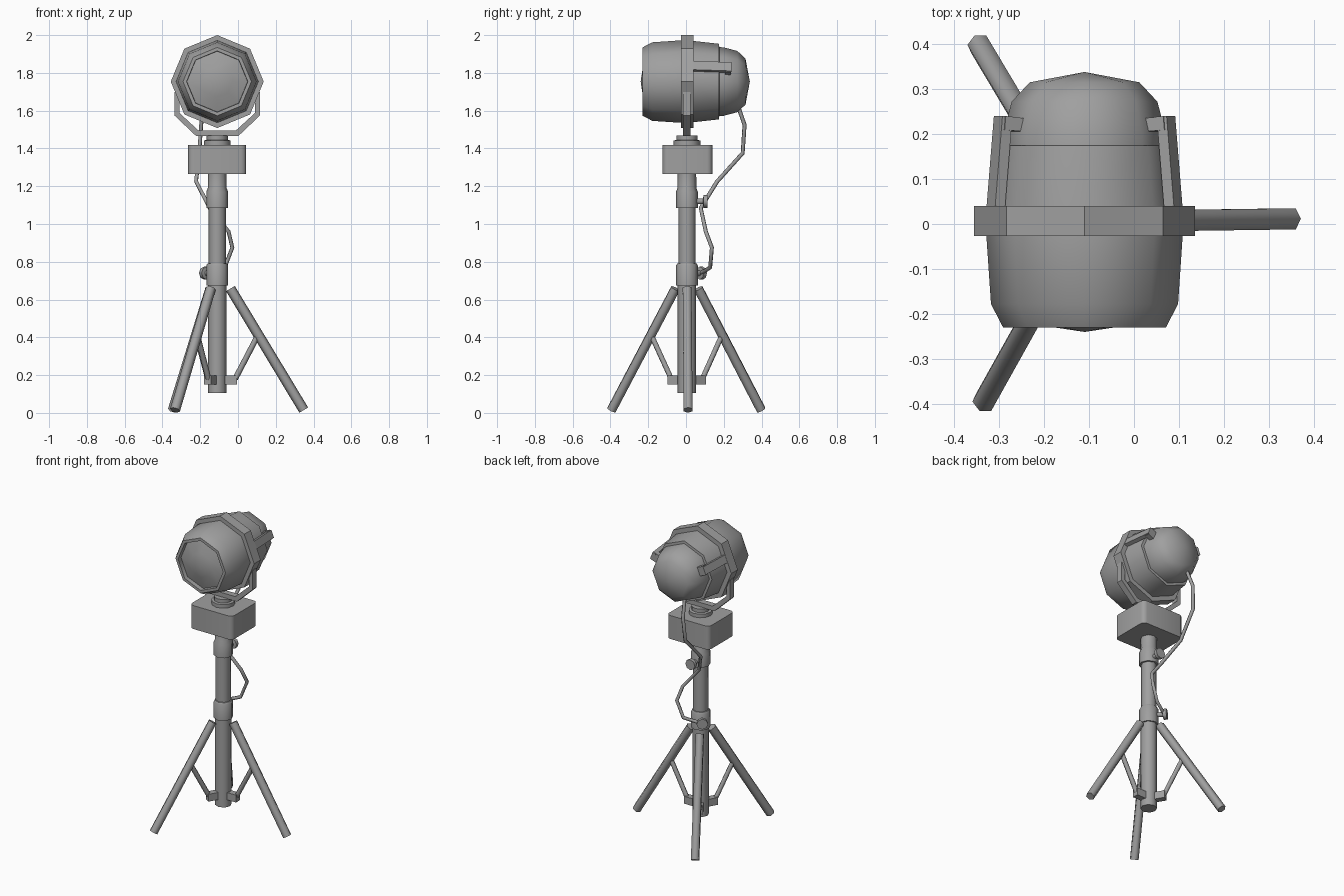
import bpy, bmesh, math
from mathutils import Vector, Matrix

if "Cube" in bpy.data.objects:
    bpy.data.objects.remove(bpy.data.objects["Cube"], do_unlink=True)

CX, CY, LAMP_Z = -0.11, 0.005, 1.754

grey = bpy.data.materials.new("plain grey")
grey.use_nodes = True
GREY = (0.35, 0.35, 0.35, 1)
grey.diffuse_color = GREY
grey.node_tree.nodes["Principled BSDF"].inputs["Base Color"].default_value = GREY


def finish(name, bm, angle=50):
    bmesh.ops.recalc_face_normals(bm, faces=bm.faces)
    mesh = bpy.data.meshes.new(name)
    bm.to_mesh(mesh)
    bm.free()
    mesh.materials.append(grey)
    ob = bpy.data.objects.new(name, mesh)
    bpy.context.scene.collection.objects.link(ob)
    bpy.ops.object.select_all(action='DESELECT')
    ob.select_set(True)
    bpy.context.view_layer.objects.active = ob
    bpy.ops.object.shade_smooth_by_angle(angle=math.radians(angle))
    return ob


def lathe(name, profile, origin, axis=(0, 0, 1), sides=8, angle=50, closed=False):
    """Spin (radius, distance along axis) points around an axis."""
    bm = bmesh.new()
    axis = Vector(axis).normalized()
    u = axis.cross(Vector((0, 1, 0) if abs(axis.y) < 0.9 else (1, 0, 0))).normalized()
    v = axis.cross(u)
    rings = []
    for r, h in profile:
        centre = Vector(origin) + axis * h
        if r == 0:
            rings.append([bm.verts.new(centre)] * sides)
            continue
        turn = [i * math.tau / sides for i in range(sides)]
        rings.append([bm.verts.new(centre + (u * math.cos(a) + v * math.sin(a)) * r) for a in turn])
    pairs = list(zip(rings, rings[1:]))
    if closed:
        pairs.append((rings[-1], rings[0]))
    for a, b in pairs:
        for i in range(sides):
            j = (i + 1) % sides
            corners = list(dict.fromkeys((a[i], a[j], b[j], b[i])))
            bm.faces.new(corners)
    return finish(name, bm, angle)


def rod(name, start, end, radius, sides=8, angle=50):
    d = Vector(end) - Vector(start)
    return lathe(name, [(0, 0), (radius, 0), (radius, d.length), (0, d.length)],
                 start, d, sides, angle)


def box(name, size, matrix, bevel=0):
    bm = bmesh.new()
    bmesh.ops.create_cube(bm, size=1, matrix=Matrix.Diagonal((*size, 1)))
    if bevel:
        upright = [e for e in bm.edges if abs(e.verts[0].co.z - e.verts[1].co.z) > 0.01]
        bmesh.ops.bevel(bm, geom=upright, offset=bevel, segments=3, profile=0.5, affect='EDGES')
    bm.transform(matrix)
    return finish(name, bm, 40)


def around(azimuth, r, z):
    """Point at a distance from the pole axis."""
    a = math.radians(azimuth)
    return Vector((CX + r * math.cos(a), CY + r * math.sin(a), z))


# Lamp head, lying along y
lamp = (CX, 0, LAMP_Z)
back = (0, 1, 0)
lathe("lens", [(0, -0.24), (0.08, -0.228), (0.166, -0.2)], lamp, back)
lathe("lamp_housing", [(0.16, -0.19), (0.162, -0.23), (0.181, -0.23), (0.208, -0.178),
                       (0.218, -0.03), (0.215, 0.04), (0.2, 0.175), (0.17, 0.177)], lamp, back)
lathe("rear_dome", [(0.183, 0.17), (0.181, 0.2), (0.162, 0.272), (0.122, 0.315), (0, 0.338)],
      lamp, back)
lathe("housing_band", [(0.2, -0.027), (0.246, -0.027), (0.246, 0.04), (0.2, 0.04)],
      lamp, back, angle=30, closed=True)

# Side clips that hold the dome
for side, label in ((1, "left"), (-1, "right")):
    tilt = Matrix.Translation(lamp) @ Matrix.Rotation(
        math.radians(-22.5 if side > 0 else 202.5), 4, 'Y')
    slope = Matrix.Rotation(math.radians(5), 4, 'Z')
    box(label + "_clip", (0.024, 0.21, 0.05),
        tilt @ Matrix.Translation((0.205, 0.135, 0)) @ slope)
    box(label + "_clip_hook", (0.055, 0.03, 0.056), tilt @ Matrix.Translation((0.175, 0.222, 0)) @ slope)

# Yoke: a flat strip bent around the underside
outer = [(-0.227, 1.7), (-0.227, 1.575), (-0.112, 1.466)]
inner = [(-0.2, 1.7), (-0.2, 1.588), (-0.1, 1.496)]
outer += [(-x, z) for x, z in reversed(outer)]
inner += [(-x, z) for x, z in reversed(inner)]
bm = bmesh.new()
strip = [[bm.verts.new((CX + x, y, z)) for (x, z), y in
          ((o, -0.015), (o, 0.025), (i, 0.025), (i, -0.015))] for o, i in zip(outer, inner)]
for a, b in zip(strip, strip[1:]):
    for i in range(4):
        j = (i + 1) % 4
        bm.faces.new((a[i], a[j], b[j], b[i]))
bm.faces.new(strip[0])
bm.faces.new(strip[-1])
finish("yoke", bm, 30)

# Swivel, head box and telescoping pole
foot = (CX, CY, 0)
lathe("swivel", [(0, 1.41), (0.071, 1.41), (0.071, 1.442), (0.056, 1.445),
                 (0.056, 1.468), (0, 1.468)], foot, sides=12)
box("head_box", (0.307, 0.264, 0.153), Matrix.Translation((CX, 0.008, 1.342)), bevel=0.028)
lathe("upper_pole", [(0, 0.7), (0.046, 0.7), (0.046, 1.28), (0, 1.28)], foot)
lathe("upper_collar", [(0.04, 1.085), (0.058, 1.085), (0.058, 1.17), (0.05, 1.19), (0.049, 1.27)], foot)
lathe("lower_collar", [(0.04, 0.675), (0.058, 0.675), (0.058, 0.78), (0.052, 0.79), (0.04, 0.792)], foot)
lathe("lower_pole", [(0, 0.105), (0.049, 0.105), (0.049, 0.7), (0, 0.7)], foot)

# Tightening knobs
for name, azimuth, z in (("upper_knob", 90, 1.12), ("lower_knob", 130, 0.74)):
    out = around(azimuth, 1, 0) - around(azimuth, 0, 0)
    lathe(name, [(0, 0.04), (0.015, 0.04), (0.015, 0.085), (0.034, 0.088),
                 (0.034, 0.11), (0, 0.11)], around(azimuth, 0, z), out)

# Tripod legs with braces and clamps
for n, azimuth in enumerate((0.8, 120.8, 240.8), 1):
    rod(f"leg_{n}", around(azimuth, 0.07, 0.658), around(azimuth, 0.458, 0.015), 0.027, 6, 65)
    rod(f"brace_{n}", around(azimuth, 0.21, 0.4), around(azimuth, 0.095, 0.18), 0.015, 6, 65)
    box(f"brace_clamp_{n}", (0.065, 0.04, 0.048),
        Matrix.Translation(around(azimuth, 0.073, 0.175)) @ Matrix.Rotation(math.radians(azimuth), 4, 'Z'))

# Power cable: a square-ish tube swept along straight stretches
path = [(-0.18, 0.27, 1.64), (-0.195, 0.31, 1.525), (-0.205, 0.3, 1.375), (-0.222, 0.165, 1.225),
        (-0.15, 0.078, 1.085), (-0.05, 0.105, 0.96), (-0.03, 0.137, 0.875),
        (-0.07, 0.128, 0.77), (-0.165, 0.08, 0.74)]
curve = bpy.data.curves.new("cable_path", 'CURVE')
curve.dimensions = '3D'
curve.bevel_depth = 0.011
curve.bevel_resolution = 1
curve.use_fill_caps = True
spline = curve.splines.new('POLY')
spline.points.add(len(path) - 1)
for point, co in zip(spline.points, path):
    point.co = (*co, 1)
curve.materials.append(grey)
cable = bpy.data.objects.new("power_cable", curve)
bpy.context.scene.collection.objects.link(cable)
